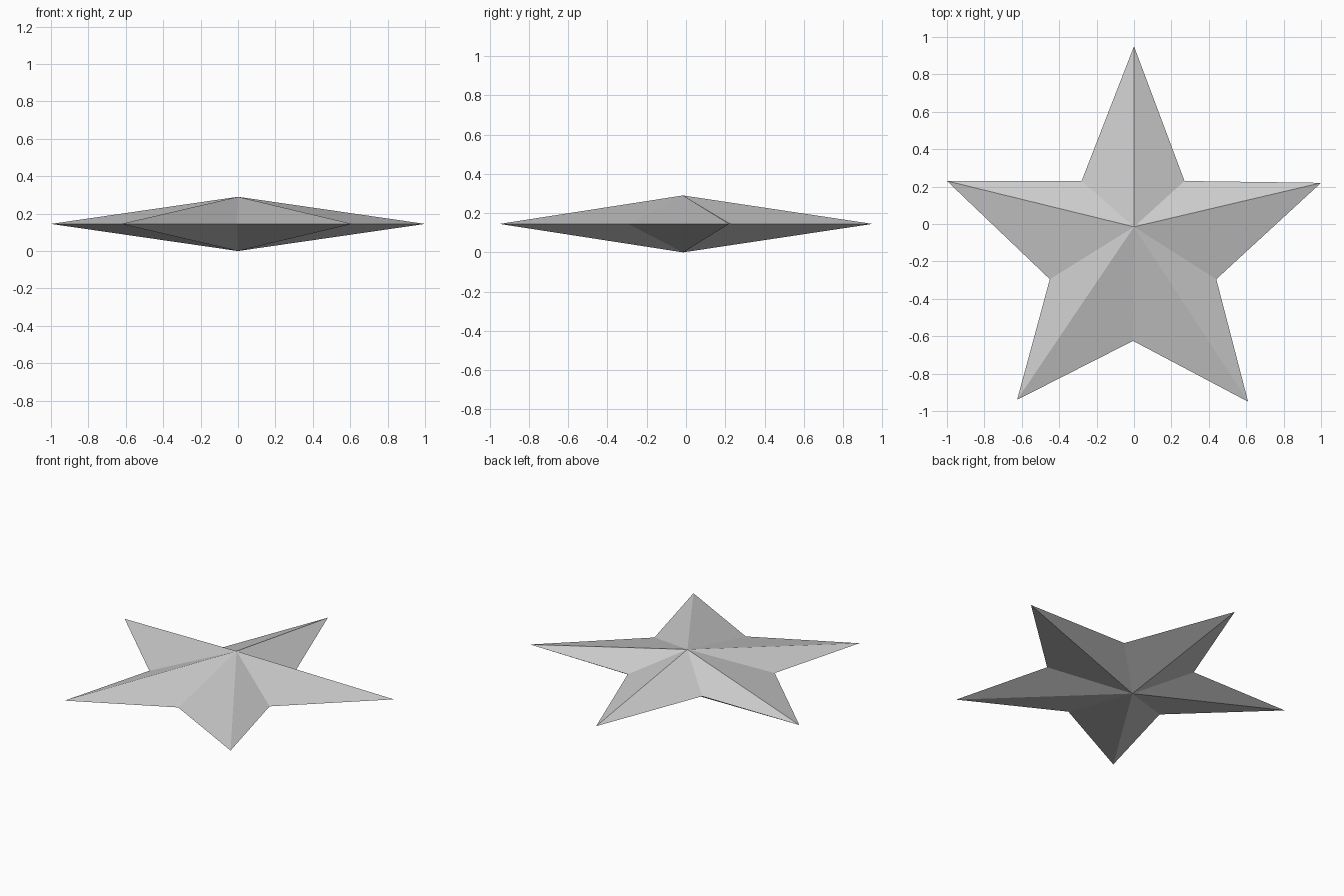
import bpy

if "Cube" in bpy.data.objects:
    bpy.data.objects.remove(bpy.data.objects["Cube"])

MID, TOP = 0.145, 0.29

# Star outline, alternating tips and inner corners
outline = [(0, 0.95), (0.27, 0.23), (1, 0.22), (0.44, -0.295), (0.61, -0.95),
           (-0.005, -0.625), (-0.625, -0.94), (-0.45, -0.295), (-1, 0.23), (-0.28, 0.23)]
n = len(outline)

# Rim points plus one peak above and one below
verts = [(x, y, MID) for x, y in outline] + [(0, -0.015, TOP), (0, -0.015, 0)]
faces = []
for i in range(n):
    j = (i + 1) % n
    faces += [(j, i, n), (i, j, n + 1)]

mesh = bpy.data.meshes.new("star")
mesh.from_pydata(verts, [], faces)
star = bpy.data.objects.new("star", mesh)
bpy.context.collection.objects.link(star)

# Plain grey finish
grey = bpy.data.materials.new("light grey")
grey.diffuse_color = (0.6, 0.6, 0.6, 1)
grey.use_nodes = True
grey.node_tree.nodes["Principled BSDF"].inputs["Base Color"].default_value = grey.diffuse_color
mesh.materials.append(grey)
